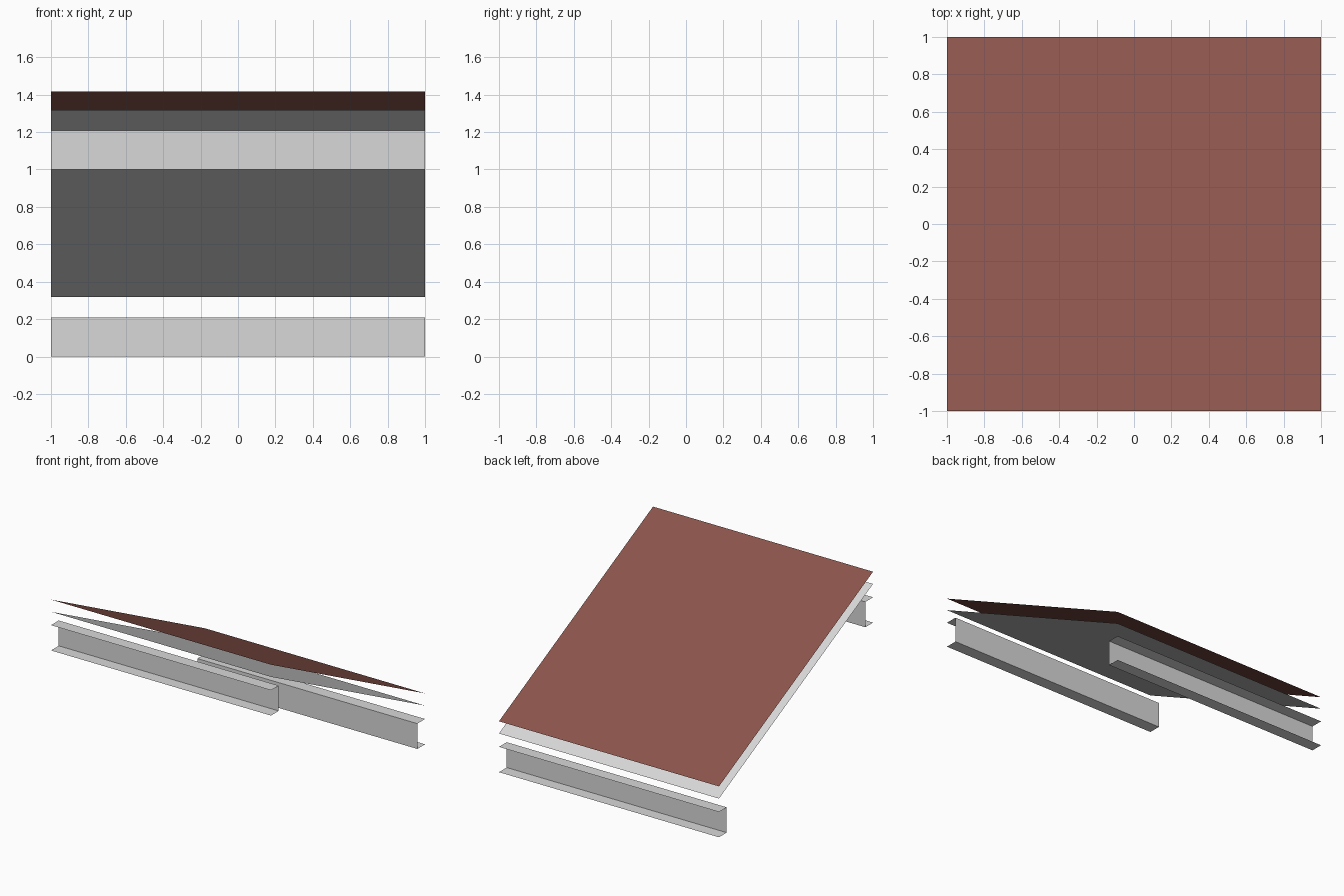
import bpy

if "Cube" in bpy.data.objects:
    bpy.data.objects.remove(bpy.data.objects["Cube"])


def material(name, rgb):
    m = bpy.data.materials.new(name)
    m.diffuse_color = (*rgb, 1.0)
    m.use_nodes = True
    m.node_tree.nodes["Principled BSDF"].inputs["Base Color"].default_value = m.diffuse_color
    return m


GREY = material("pale grey steel", (0.69, 0.69, 0.69))
RED = material("brick red roofing", (0.26, 0.092, 0.072))


def extrude_profile(name, profile, mat):
    """Sweep an open (y, z) profile along x from -1 to 1 as a thin sheet."""
    n = len(profile)
    verts = [(x, y, z) for x in (-1.0, 1.0) for y, z in profile]
    faces = [(i, n + i, n + i + 1, i + 1) for i in range(n - 1)]
    mesh = bpy.data.meshes.new(name)
    mesh.from_pydata(verts, [], faces)
    mesh.materials.append(mat)
    obj = bpy.data.objects.new(name, mesh)
    bpy.context.collection.objects.link(obj)
    return obj


def channel(name, side, base):
    """C-shaped purlin with its flanges pointing outwards (side = -1 front, 1 back)."""
    web, lip, top = 0.9 * side, 1.0 * side, base + 0.208
    profile = [(lip, base), (web, base), (web, top), (lip, top)]
    return extrude_profile(name, profile, GREY)


# Purlins: the front one sits one unit higher than the back one
channel("front_purlin", -1, 1.0)
channel("back_purlin", 1, 0.0)

# Sloping sheets, high at the front: lining board below, roofing above
for name, low, mat in (("lining_sheet", 0.318, GREY), ("roof_sheet", 0.418, RED)):
    extrude_profile(name, [(1.0, low), (-1.0, low + 1.0)], mat)
